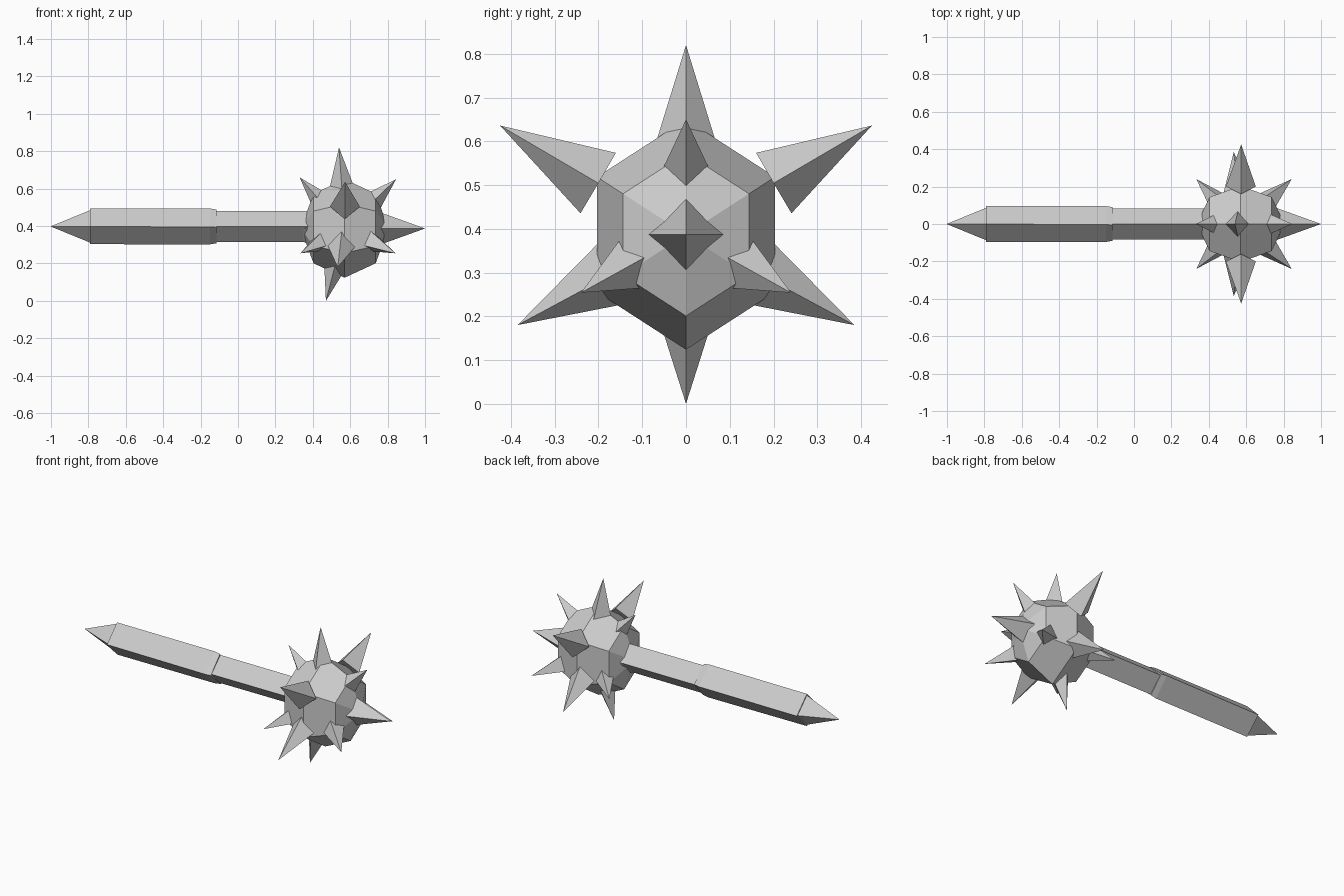
import bpy, bmesh
from math import cos, sin, pi, radians
from mathutils import Vector, Matrix

cube = bpy.data.objects.get("Cube")
if cube:
    bpy.data.objects.remove(cube, do_unlink=True)

steel = bpy.data.materials.new("grey steel")
steel.use_nodes = True
GREY = (0.6, 0.6, 0.6, 1)
steel.diffuse_color = GREY
steel.node_tree.nodes["Principled BSDF"].inputs["Base Color"].default_value = GREY

CENTRE = Vector((0.57, 0, 0.387))


def finish(bm, name):
    bmesh.ops.recalc_face_normals(bm, faces=bm.faces)
    mesh = bpy.data.meshes.new(name)
    bm.to_mesh(mesh)
    bm.free()
    mesh.materials.append(steel)
    obj = bpy.data.objects.new(name, mesh)
    bpy.context.collection.objects.link(obj)
    return obj


def rod(name, stations):
    """Four-sided rod along x from (x, radius, twist) stations."""
    bm = bmesh.new()
    rings = []
    for x, r, twist in stations:
        angles = [k * pi / 2 + radians(twist) for k in range(4)]
        rings.append([bm.verts.new((x, r * cos(a), 0.398 + r * sin(a))) for a in angles])
    for a, b in zip(rings, rings[1:]):
        for k in range(4):
            n = (k + 1) % 4
            bm.faces.new((a[k], a[n], b[n], b[k]))
    bm.faces.new(rings[0])
    bm.faces.new(rings[-1])
    return finish(bm, name)


def spike(name, tip, radius=0.08, length=0.26):
    """Four-sided spike pointing away from the head centre."""
    tip = Vector(tip)
    d = (tip - CENTRE).normalized()
    u = Vector((1, 0, 0)) if abs(d.x) < 0.95 else Vector((0, 1, 0))
    u = (u - d * u.dot(d)).normalized()
    v = d.cross(u)
    base = tip - d * length
    bm = bmesh.new()
    ring = [bm.verts.new(base + radius * o) for o in (u, v, -u, -v)]
    top = bm.verts.new(tip)
    bm.faces.new(ring)
    for k in range(4):
        bm.faces.new((ring[k], ring[(k + 1) % 4], top))
    return finish(bm, name)


# Handle: thick grip, then a thinner shaft that runs into the head
rod("grip", [(-0.79, 0.095, 0), (-0.15, 0.096, 2), (-0.115, 0.09, 3)])
rod("shaft", [(-0.13, 0.083, 0), (0.42, 0.082, 0)])
rod("pommel", [(-1, 0.001, 0), (-0.775, 0.093, 0)])

# Head: six-sided ball with its axis along the handle
bm = bmesh.new()
bmesh.ops.create_uvsphere(bm, u_segments=6, v_segments=4, radius=0.235)
stretch = Matrix.Diagonal((1, 1, 1.12, 1))
bm.transform(Matrix.Translation(CENTRE) @ stretch @ Matrix.Rotation(pi / 2, 4, 'Y')
             @ Matrix.Rotation(pi / 2, 4, 'Z'))
finish(bm, "head_ball")

# Spikes on the centre line
spike("top_spike", (0.54, 0, 0.82))
spike("bottom_spike", (0.47, 0, 0))
spike("end_spike", (1, 0, 0.387), 0.09, 0.25)
spike("handle_spike", (0.15, 0, 0.387), 0.09, 0.25)
spike("outer_upper_spike", (0.845, 0, 0.65), 0.078, 0.24)
spike("inner_upper_spike", (0.33, 0, 0.66), 0.078, 0.24)

# Paired spikes
for side, s in (("left", 1), ("right", -1)):
    spike(side + "_upper_spike", (0.573, s * 0.425, 0.636))
    spike(side + "_lower_spike", (0.533, s * 0.385, 0.18))
    spike(side + "_outer_spike", (0.843, s * 0.24, 0.254), 0.078, 0.24)
    spike(side + "_inner_spike", (0.333, s * 0.24, 0.254), 0.078, 0.24)
